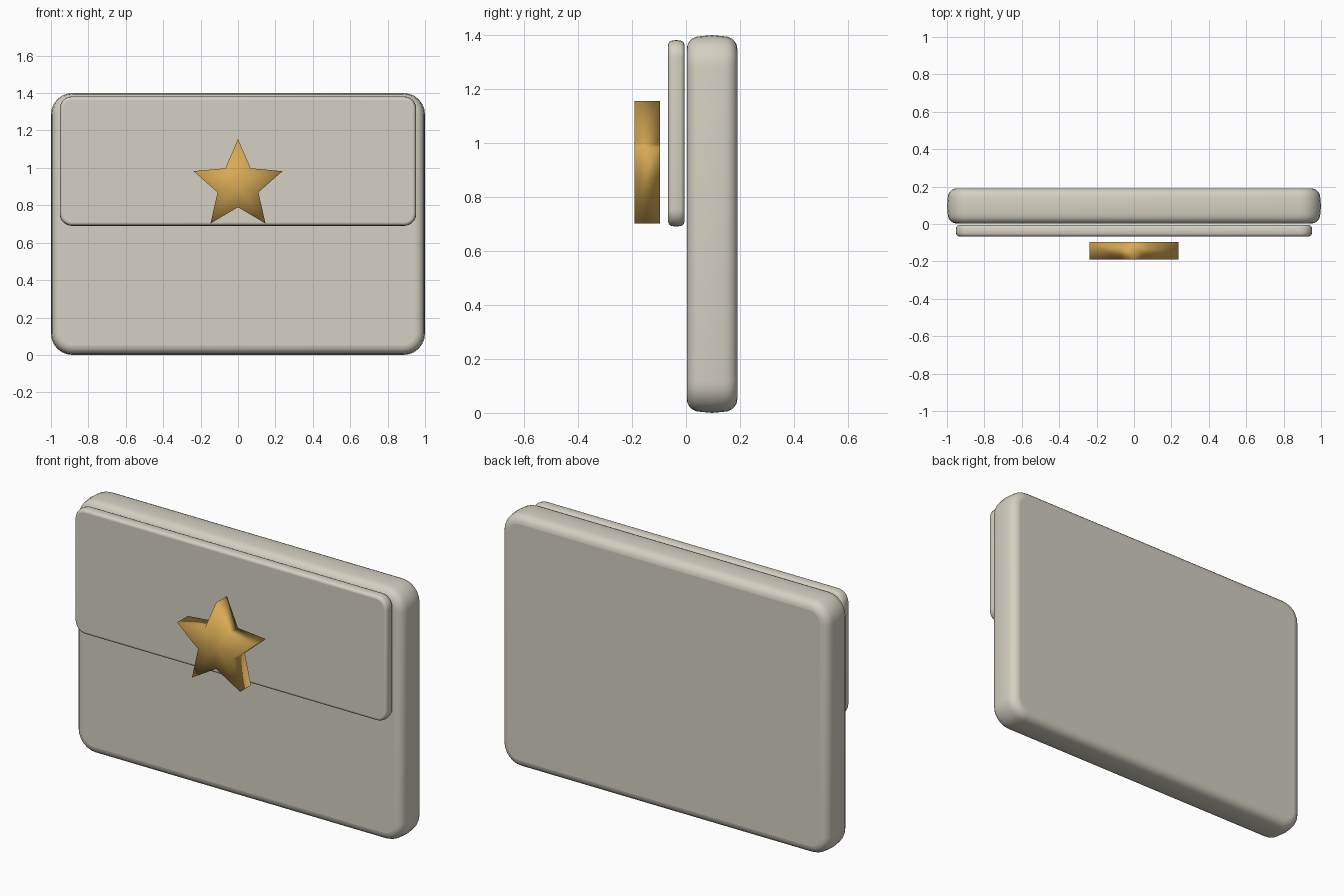
import bpy, bmesh, math

if "Cube" in bpy.data.objects:
    bpy.data.objects.remove(bpy.data.objects["Cube"])


def material(name, rgb):
    m = bpy.data.materials.new(name)
    m.diffuse_color = (*rgb, 1.0)
    m.use_nodes = True
    m.node_tree.nodes["Principled BSDF"].inputs["Base Color"].default_value = m.diffuse_color
    return m


cream = material("warm grey", (0.66, 0.63, 0.54))
gold = material("gold", (0.68, 0.40, 0.09))


def rounded_rect(w, z0, z1, r, n=6):
    """Outline of a rounded rectangle in the xz plane."""
    pts = []
    corners = [(w - r, z1 - r), (-w + r, z1 - r), (-w + r, z0 + r), (w - r, z0 + r)]
    for i, (cx, cz) in enumerate(corners):
        for k in range(n + 1):
            a = math.pi / 2 * (i + k / n)
            pts.append((cx + r * math.cos(a), cz + r * math.sin(a)))
    return pts


def loft(name, outlines, mat, fan=False):
    """Skin a list of (y, outline) rings and close both ends."""
    bm = bmesh.new()
    rings = [[bm.verts.new((x, y, z)) for x, z in pts] for y, pts in outlines]
    n = len(rings[0])
    for a, b in zip(rings, rings[1:]):
        for i in range(n):
            j = (i + 1) % n
            bm.faces.new((a[i], a[j], b[j], b[i])).smooth = True
    for ring in (rings[0], rings[-1]):
        if fan:
            c = bm.verts.new(sum((v.co for v in ring), ring[0].co * 0) / n)
            for i in range(n):
                bm.faces.new((c, ring[i], ring[(i + 1) % n])).smooth = True
        else:
            bm.faces.new(ring)
    bmesh.ops.recalc_face_normals(bm, faces=bm.faces)
    me = bpy.data.meshes.new(name)
    bm.to_mesh(me)
    bm.free()
    me.materials.append(mat)
    ob = bpy.data.objects.new(name, me)
    bpy.context.collection.objects.link(ob)
    return ob


def soft_slab(name, w, z0, z1, y0, y1, corner, edge, dome, mat, n=5):
    """Rounded slab with softened rims and slightly domed sides."""
    prof = []
    for k in range(n + 1):
        a = math.pi / 2 * k / n
        prof.append((dome + (edge - dome) * (1 - math.sin(a)), edge * (1 - math.cos(a))))
    half = (y1 - y0) / 2
    rings = [(y0 + d, i) for i, d in prof]
    rings.append((y0 + half, 0.0))
    rings += [(y1 - d, i) for i, d in reversed(prof)]
    loft(name, [(y, rounded_rect(w - i, z0 + i, z1 - i, corner - i))
                for y, i in rings], mat)


# Pouch body and front flap
soft_slab("pouch_body", 1.0, 0.0, 1.4, 0.003, 0.19, 0.115, 0.05, 0.004, cream)
soft_slab("front_flap", 0.953, 0.69, 1.382, -0.066, -0.006, 0.065, 0.018, 0.002, cream)

# Star clasp: smooth-shaded extruded star
star = []
for i in range(10):
    r = 0.115 if i % 2 else 0.25
    a = math.pi / 2 + math.pi * i / 5
    star.append((r * math.cos(a), 0.905 + r * math.sin(a)))
loft("star_clasp", [(-0.191, star), (-0.097, star)], gold, fan=True)
